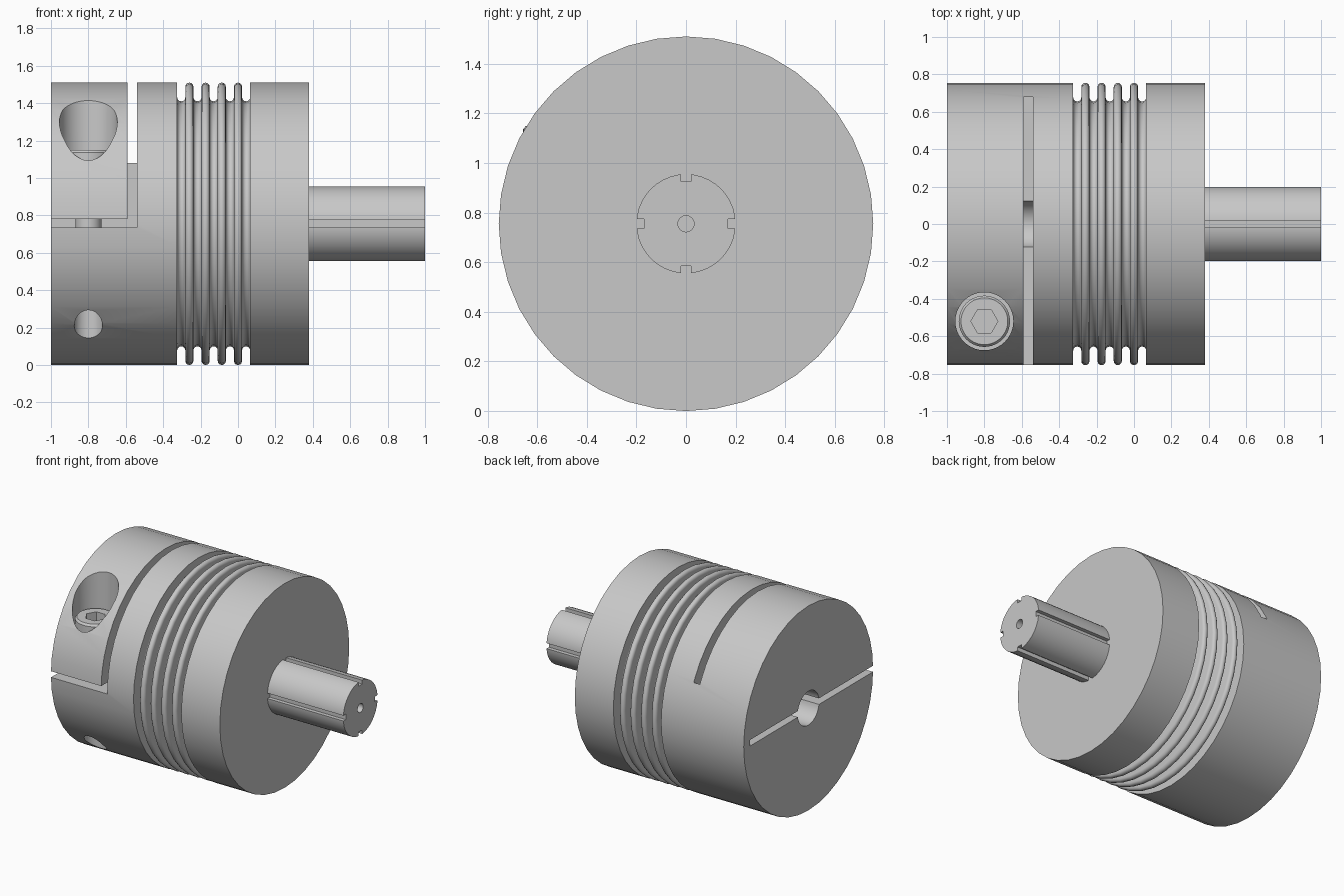
import bpy, bmesh
from math import pi, sin, cos
from mathutils import Vector, Matrix

AXIS_Z = 0.755      # height of the turning axis
R = 0.755           # outer radius
SIDES = 40

if "Cube" in bpy.data.objects:
    bpy.data.objects.remove(bpy.data.objects["Cube"])

steel = bpy.data.materials.new("Machined grey")
steel.use_nodes = True
GREY = (0.58, 0.58, 0.58, 1)
steel.diffuse_color = GREY
steel.node_tree.nodes["Principled BSDF"].inputs["Base Color"].default_value = GREY


def add_object(name, bm):
    bmesh.ops.recalc_face_normals(bm, faces=bm.faces)
    mesh = bpy.data.meshes.new(name)
    bm.to_mesh(mesh)
    bm.free()
    mesh.materials.append(steel)
    obj = bpy.data.objects.new(name, mesh)
    bpy.context.collection.objects.link(obj)
    return obj


def turned(name, profile, centre=(0, 0, AXIS_Z), upright=False, sides=SIDES):
    """Solid of revolution from (position, radius) pairs along x, or along z if upright."""
    bm = bmesh.new()
    rings = []
    for t, r in profile:
        ring = []
        for i in range(sides):
            u, v = r * cos(2 * pi * i / sides), r * sin(2 * pi * i / sides)
            p = Vector((u, v, t)) if upright else Vector((t, u, v))
            ring.append(bm.verts.new(p + Vector(centre)))
        rings.append(ring)
    for a, b in zip(rings, rings[1:]):
        for i in range(sides):
            j = (i + 1) % sides
            bm.faces.new((a[i], a[j], b[j], b[i]))
    bm.faces.new(rings[0])
    bm.faces.new(rings[-1])
    return add_object(name, bm)


def box(name, low, high, turn=0):
    """Box between two corners, turned about the main axis."""
    bm = bmesh.new()
    low, high = Vector(low), Vector(high)
    place = Matrix.Translation((low + high) / 2) @ Matrix.Diagonal((*(high - low), 1))
    bmesh.ops.create_cube(bm, size=1, matrix=place)
    pivot = Vector((0, 0, AXIS_Z))
    bmesh.ops.rotate(bm, verts=bm.verts, cent=pivot, matrix=Matrix.Rotation(turn, 3, 'X'))
    return add_object(name, bm)


def cut(obj, cutters):
    """Subtract each cutter, then discard it."""
    bpy.context.view_layer.objects.active = obj
    for cutter in cutters:
        cutter.hide_render = True
        mod = obj.modifiers.new("cut", 'BOOLEAN')
        mod.operation = 'DIFFERENCE'
        mod.solver = 'EXACT'
        mod.object = cutter
        bpy.ops.object.modifier_apply(modifier=mod.name)
        bpy.data.objects.remove(cutter)


# Clamp hub: bore, clamping slits, screw counterbore and through hole
SCREW = (-0.8, -0.52, 0)
hub = turned("clamp_hub", [(-1, R), (-0.325, R)])
cut(hub, [
    turned("bore_cutter", [(-1.1, 0.125), (-0.4, 0.125)]),
    box("flat_slit_cutter", (-1.1, -0.9, 0.735), (-0.54, 0.68, 0.78)),
    box("cross_slit_cutter", (-0.59, -0.9, 0.735), (-0.54, 0.68, 1.7)),
    turned("counterbore_cutter", [(1.0, 0.155), (1.7, 0.155)], SCREW, True),
    turned("screw_hole_cutter", [(-0.1, 0.076), (1.1, 0.076)], SCREW, True, 24),
])

# Clamp screw with a hexagon socket
screw = turned("clamp_screw", [(0.35, 0.07), (1.0, 0.07), (1.0, 0.137),
                               (1.135, 0.137), (1.15, 0.125)], SCREW, True)
cut(screw, [turned("socket_cutter", [(1.07, 0.072), (1.3, 0.072)], SCREW, True, 6)])

# Bellows: alternating rounded valleys and ridges
START, END, FOLDS = -0.325, 0.065, 9
half = (END - START) / FOLDS / 2
path = []
for k in range(FOLDS):
    mid = START + half * (2 * k + 1)
    ridge = k % 2
    base = R - half if ridge else 0.655 + half
    for s in range(7):
        a = pi * s / 6
        path.append((mid - half * cos(a), base + half * sin(a) * (1 if ridge else -1)))
bellows = turned("bellows", path)

# Plain flange on the driven end
flange = turned("flange", [(END, R), (0.38, R)])

# Splined shaft with a centre hole
shaft = turned("shaft", [(0.36, 0.2), (1, 0.2)])
cut(shaft, [turned("centre_hole_cutter", [(0.9, 0.033), (1.1, 0.033)], sides=16)])
cut(shaft, [box("groove_cutter", (0.38, -0.02, AXIS_Z + 0.17), (1.1, 0.02, AXIS_Z + 0.3), k * pi / 2)
            for k in range(4)])

# Smooth the turned surfaces, keep machined edges crisp
for obj in (hub, screw, bellows, flange, shaft):
    bpy.ops.object.select_all(action='DESELECT')
    obj.select_set(True)
    bpy.context.view_layer.objects.active = obj
    bpy.ops.object.shade_smooth_by_angle(angle=0.6)
